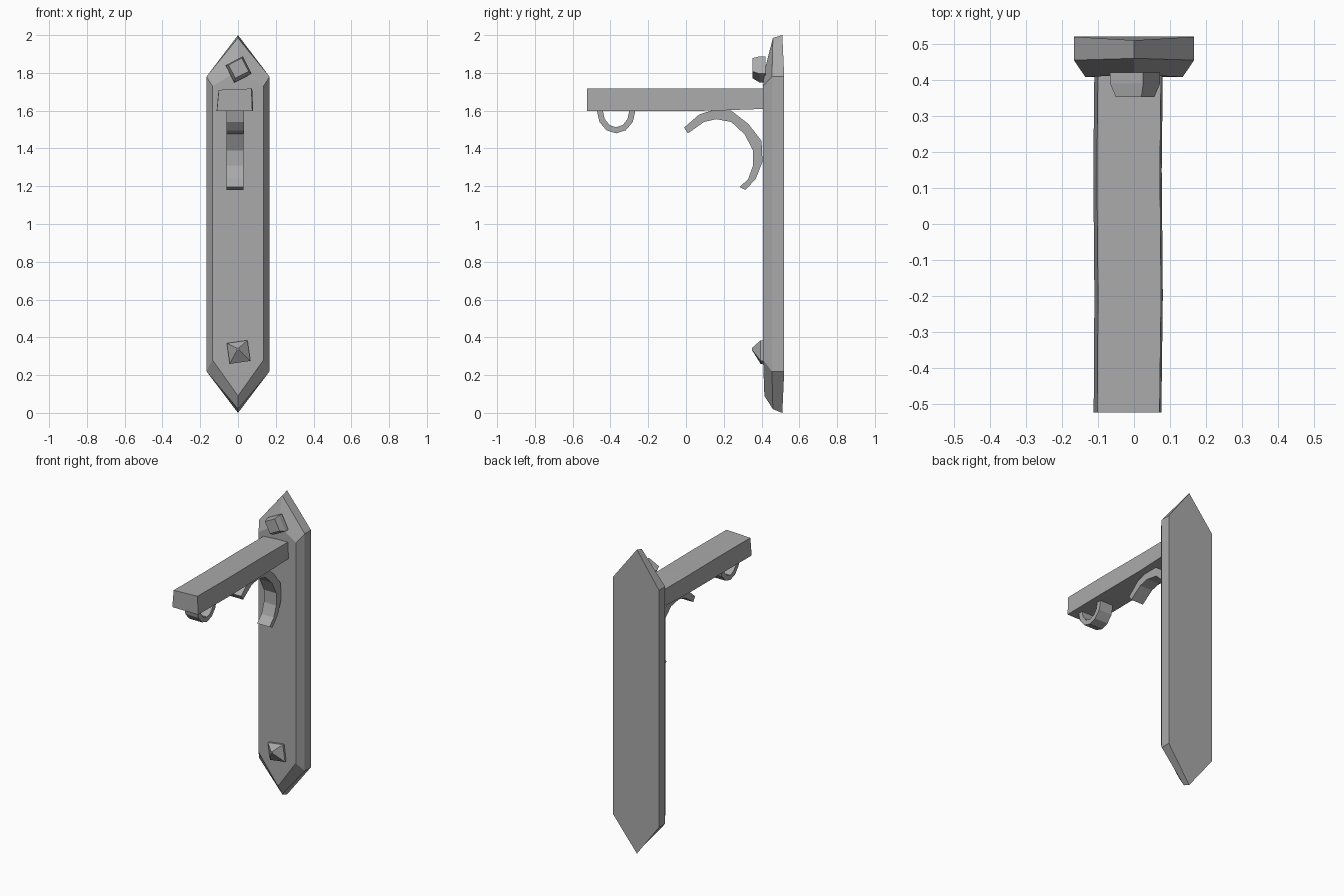
import bpy, bmesh, math
from mathutils import Vector

if "Cube" in bpy.data.objects:
    bpy.data.objects.remove(bpy.data.objects["Cube"])

iron = bpy.data.materials.new("grey iron")
iron.use_nodes = True
GREY = (0.4, 0.4, 0.4, 1)
iron.diffuse_color = GREY
iron.node_tree.nodes["Principled BSDF"].inputs["Base Color"].default_value = GREY


def loft(name, rings):
    """Skin matching rings of points into a closed, flat-shaded solid."""
    bm = bmesh.new()
    loops = [[bm.verts.new(p) for p in ring] for ring in rings]
    n = len(loops[0])
    for a, b in zip(loops, loops[1:]):
        for i in range(n):
            j = (i + 1) % n
            bm.faces.new((a[i], a[j], b[j], b[i]))
    bm.faces.new(loops[0])
    bm.faces.new(loops[-1])
    bmesh.ops.recalc_face_normals(bm, faces=bm.faces)
    mesh = bpy.data.meshes.new(name)
    bm.to_mesh(mesh)
    bm.free()
    mesh.materials.append(iron)
    obj = bpy.data.objects.new(name, mesh)
    bpy.context.collection.objects.link(obj)
    return obj


def plate_ring(y, w, bottom, low, high, top, tip_y):
    """Pointed hexagonal outline; the tips may sit at another depth."""
    return [(0, tip_y, bottom), (w, y, low), (w, y, high),
            (0, tip_y, top), (-w, y, high), (-w, y, low)]


def strap(name, outer, inner, x0, x1):
    """Curved bar from paired side profile points."""
    return loft(name, [[(x0, *o), (x1, *o), (x1, *i), (x0, *i)]
                       for o, i in zip(outer, inner)])


def square(x, y, z, r, angle):
    """Square ring facing the front, turned by an angle in degrees."""
    return [(x + r * math.cos(a), y, z + r * math.sin(a))
            for a in (math.radians(angle + 45 + 90 * k) for k in range(4))]


# Back plate with chamfered rim
loft("back_plate", [
    plate_ring(0.52, 0.167, 0.0, 0.22, 1.78, 2.0, 0.51),
    plate_ring(0.455, 0.167, 0.02, 0.22, 1.78, 1.985, 0.46),
    plate_ring(0.408, 0.135, 0.09, 0.28, 1.73, 1.81, 0.415)])

# Horizontal arm
loft("arm", [[(x0, y, low), (x1, y, low), (x1 - 0.005, y, 1.717), (x0 + 0.01, y, 1.71)]
             for y, x0, x1, low in ((-0.523, -0.112, 0.076, 1.597),
                                    (-0.2, -0.11, 0.08, 1.597),
                                    (0.15, -0.113, 0.077, 1.60),
                                    (0.43, -0.11, 0.08, 1.61))])

# Curved brace touching the arm and the plate
strap("brace",
      [(-0.01, 1.51), (0.07, 1.58), (0.14, 1.602), (0.24, 1.60), (0.33, 1.53),
       (0.40, 1.44), (0.405, 1.33), (0.37, 1.24), (0.315, 1.18)],
      [(0.01, 1.48), (0.095, 1.54), (0.16, 1.555), (0.24, 1.54), (0.31, 1.475),
       (0.355, 1.39), (0.355, 1.31), (0.33, 1.24), (0.285, 1.195)],
      -0.06, 0.03)

# Hanging loop under the arm
arc = [math.radians(180 + 30 * k) for k in range(7)]
strap("hanging_loop",
      [(-0.37 + 0.102 * math.cos(a), 1.60 + 0.12 * math.sin(a)) for a in arc],
      [(-0.37 + 0.07 * math.cos(a), 1.60 + 0.088 * math.sin(a)) for a in arc],
      -0.062, 0.033)

# Upper bolt: blunt head; lower bolt: pointed head
loft("upper_bolt", [square(0.003, 0.42, 1.818, 0.073, 27),
                    square(0.003, 0.39, 1.818, 0.073, 27),
                    square(0.003, 0.352, 1.825, 0.056, 27)])
loft("lower_bolt", [square(0.003, 0.42, 0.322, 0.078, 8),
                    square(0.003, 0.395, 0.322, 0.078, 8),
                    square(0.0, 0.35, 0.338, 0.008, 8)])
